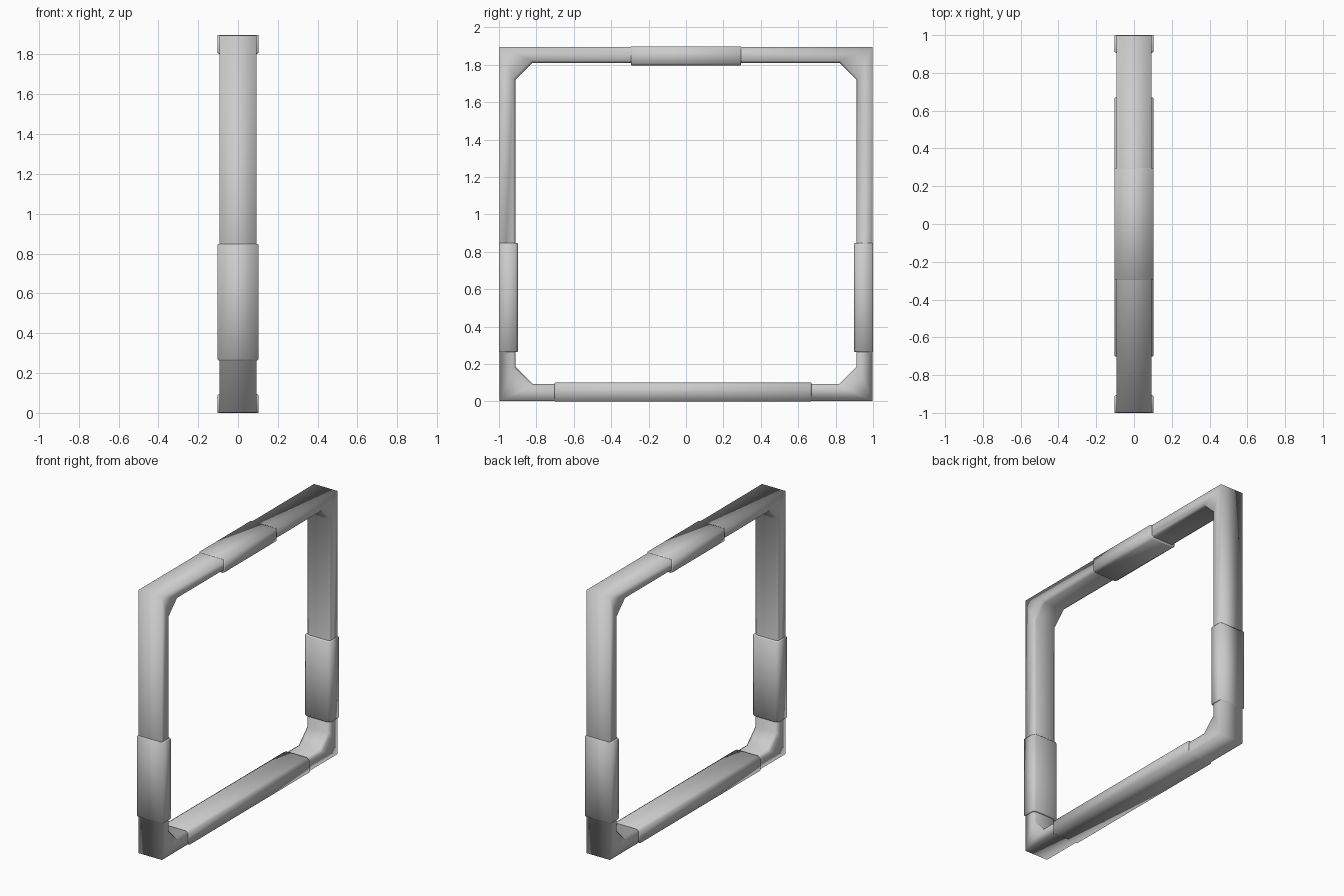
import bpy, bmesh
from mathutils import Vector

if "Cube" in bpy.data.objects:
    bpy.data.objects.remove(bpy.data.objects["Cube"])

H = 1.897            # overall height


def finish(bm, name):
    bmesh.ops.remove_doubles(bm, verts=bm.verts, dist=1e-5)
    bmesh.ops.recalc_face_normals(bm, faces=bm.faces)
    me = bpy.data.meshes.new(name)
    bm.to_mesh(me)
    bm.free()
    for p in me.polygons:
        p.use_smooth = True
    ob = bpy.data.objects.new(name, me)
    bpy.context.collection.objects.link(ob)
    return ob


def bridge(bm, a, b):
    # Quads between two closed rings; collapsed corners become triangles
    n = len(a)
    for i in range(n):
        j = (i + 1) % n
        quad = []
        for v in (a[i], a[j], b[j], b[i]):
            if v not in quad:
                quad.append(v)
        if len(quad) > 2:
            bm.faces.new(quad)


def loop_ring(bm, x, y, z0, z1, cut):
    # Rectangle with 45 degree corner cuts; cut 0 shares the corner vertices
    corners = [(-1, 0), (1, 0), (1, 1), (-1, 1)]
    ring = []
    for i, (sy, top) in enumerate(corners):
        cz, dz = (z1, -cut) if top else (z0, cut)
        if cut == 0:
            v = bm.verts.new((x, sy * y, cz))
            ring += [v, v]
            continue
        pts = [(x, sy * y, cz + dz), (x, sy * (y - cut), cz)]
        if i % 2:
            pts.reverse()
        ring += [bm.verts.new(p) for p in pts]
    return ring


# Square frame with bevelled inner edges and braced corners
bm = bmesh.new()
w, b, c = 0.093, 0.02, 0.012
rings = []
for x, outer, back in ((-w, True, 0), (-w, False, c), (-w + b, False, 0),
                       (w - b, False, 0), (w, False, c), (w, True, 0)):
    if outer:
        rings.append(loop_ring(bm, x, 0.998, 0.002, H - 0.002, 0))
    else:
        rings.append(loop_ring(bm, x, 0.911 + back, 0.094 - back,
                               1.81 + back, 0.09 + 0.59 * back))
for i in range(6):
    bridge(bm, rings[i], rings[(i + 1) % 6])
finish(bm, "frame")


def sleeve(name, origin, along, inward, length, depth=0.102):
    # Slightly thicker cover wrapped round a bar, with eased ends
    bm = bmesh.new()
    origin, along, inward = Vector(origin), Vector(along), Vector(inward)
    hw, bx, bd, e = 0.103, 0.02, 0.013, 0.005
    rings = []
    for t, s in ((-length / 2, e), (-length / 2 + e, 0),
                 (length / 2 - e, 0), (length / 2, e)):
        h, lo, hi = hw - s, s * 0.3, depth - s
        prof = [(-h, lo), (h, lo), (h, hi - bd), (h - bx, hi),
                (-h + bx, hi), (-h, hi - bd)]
        rings.append([bm.verts.new(origin + along * t + inward * d + Vector((x, 0, 0)))
                      for x, d in prof])
    for p, q in zip(rings, rings[1:]):
        bridge(bm, p, q)
    bm.faces.new(rings[0])
    bm.faces.new(rings[-1])
    return finish(bm, name)


# Sleeves on the four bars
sleeve("top_sleeve", (0, 0, H), (0, 1, 0), (0, 0, -1), 0.59)
sleeve("bottom_sleeve", (0, -0.016, 0), (0, 1, 0), (0, 0, 1), 1.372)
for name, s in (("front_sleeve", -1), ("back_sleeve", 1)):
    sleeve(name, (0, s, 0.556), (0, 0, 1), (0, -s, 0), 0.584)
